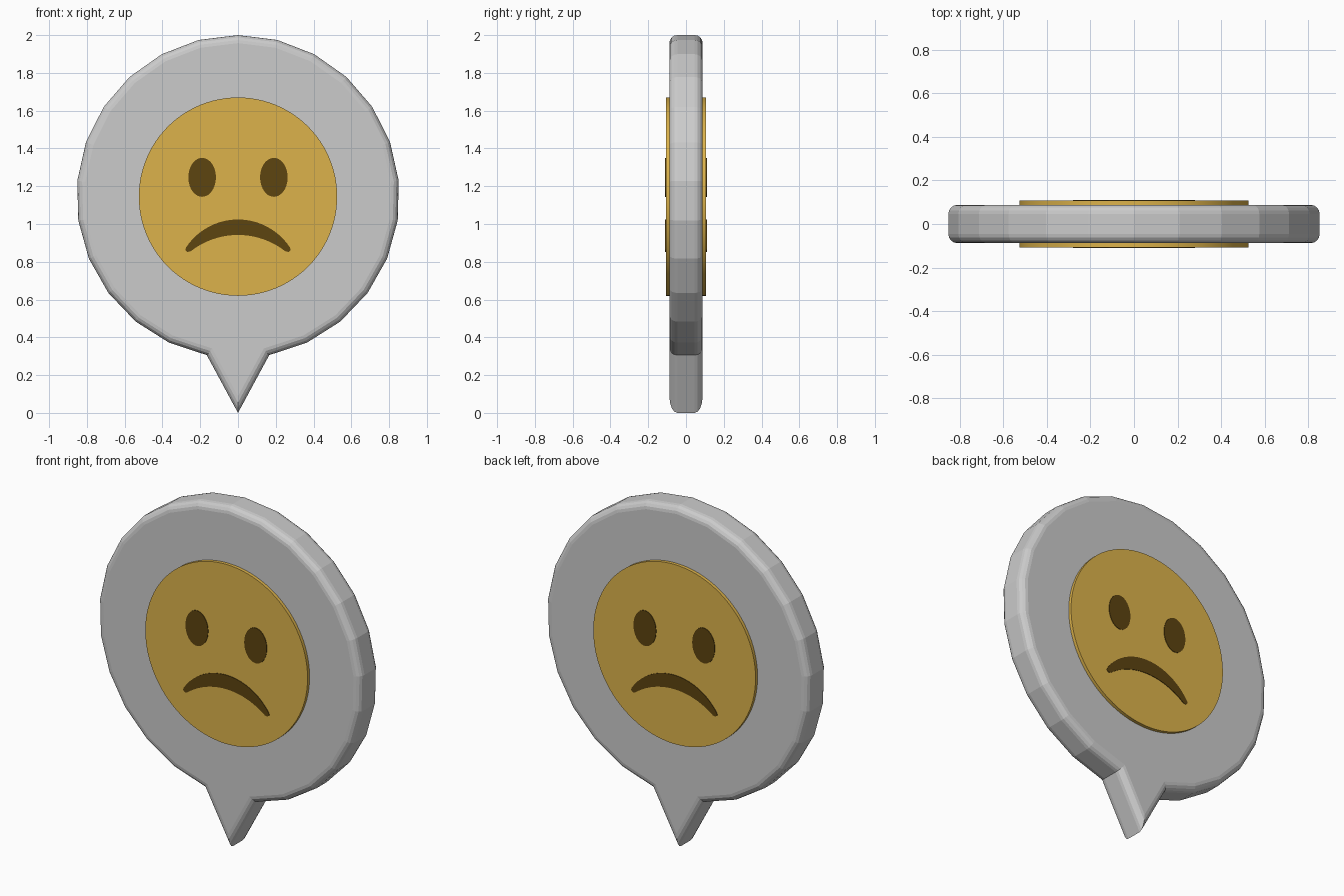
import bpy, bmesh, math

if "Cube" in bpy.data.objects:
    bpy.data.objects.remove(bpy.data.objects["Cube"])

CZ, R = 1.145, 0.855      # centre height and radius of the bubble


def material(name, rgb):
    m = bpy.data.materials.new(name)
    m.diffuse_color = (*rgb, 1)
    m.use_nodes = True
    m.node_tree.nodes["Principled BSDF"].inputs["Base Color"].default_value = m.diffuse_color
    return m


def plate(name, outline, y0, y1, mat=None, bevel=0, smooth=False):
    """Extrude an (x, z) outline from y0 to y1, optionally rounding both rims."""
    bm = bmesh.new()
    face = bm.faces.new([bm.verts.new((x, y0, z)) for x, z in outline])
    ext = bmesh.ops.extrude_face_region(bm, geom=[face], use_keep_orig=True)
    for v in ext["geom"]:
        if isinstance(v, bmesh.types.BMVert):
            v.co.y = y1
    bmesh.ops.recalc_face_normals(bm, faces=bm.faces)
    if bevel:
        rims = [e for e in bm.edges if abs(e.verts[0].co.y - e.verts[1].co.y) < 1e-6]
        bmesh.ops.bevel(bm, geom=rims, offset=bevel, segments=4, profile=0.5,
                        affect='EDGES', clamp_overlap=True)
    mesh = bpy.data.meshes.new(name)
    bm.to_mesh(mesh)
    bm.free()
    if mat:
        mesh.materials.append(mat)
    obj = bpy.data.objects.new(name, mesh)
    bpy.context.collection.objects.link(obj)
    if smooth:
        bpy.ops.object.select_all(action='DESELECT')
        obj.select_set(True)
        bpy.context.view_layer.objects.active = obj
        bpy.ops.object.shade_smooth_by_angle(angle=math.radians(30))
    return obj


def ellipse(cx, cz, rx, rz, n):
    return [(cx + rx * math.cos(2 * math.pi * i / n),
             cz + rz * math.sin(2 * math.pi * i / n)) for i in range(n)]


def arc(half, top, drop, n=20):
    """Points of a downturned arc, from left to right."""
    r = (half ** 2 + drop ** 2) / (2 * drop)
    a = math.asin(half / r)
    return [(r * math.sin(t), top - r + r * math.cos(t))
            for t in (a * (2 * i / n - 1) for i in range(n + 1))]


yellow = material("yellow", (0.72, 0.45, 0.07))
brown = material("brown", (0.11, 0.058, 0.005))

# Bubble body: faceted circle running into a pointed tail
step = math.radians(14.07)
rim = [(R * math.sin(step * i), CZ + R * math.cos(step * i)) for i in range(-12, 13)]
plate("bubble_body", rim + [(0, 0)], -0.088, 0.088, bevel=0.042)

# Mouth outline: outer arc, rounded corners, inner arc
corner = [(0.279, 0.863), (0.268, 0.852)]
mouth = (arc(0.275, 1.024, 0.148) + corner + arc(0.25, 0.942, 0.086)[::-1]
         + [(-x, z) for x, z in reversed(corner)])

# Identical face on the front and back
for side, s in (("front", -1), ("back", 1)):
    plate(side + "_face_disc", ellipse(0, CZ, 0.525, 0.525, 96),
          s * 0.085, s * 0.107, yellow, smooth=True)
    for label, x in (("left", -0.19), ("right", 0.19)):
        plate(f"{side}_{label}_eye", ellipse(x, 1.247, 0.073, 0.103, 40),
              s * 0.1, s * 0.11, brown, smooth=True)
    plate(side + "_mouth", mouth, s * 0.1, s * 0.11, brown, smooth=True)
